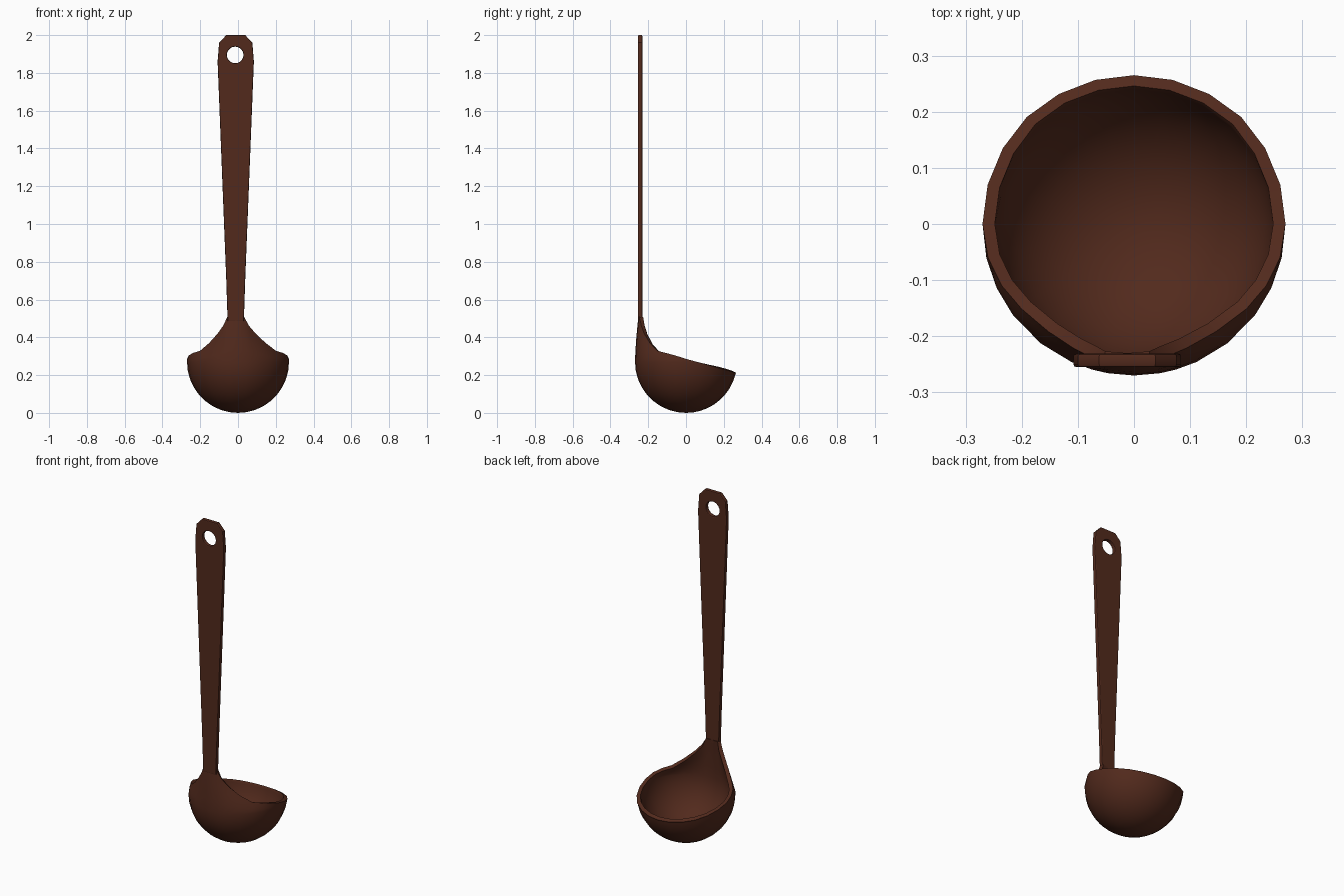
import bpy, bmesh
from math import sin, cos, acos, radians, pi

if "Cube" in bpy.data.objects:
    bpy.data.objects.remove(bpy.data.objects["Cube"])

R = 0.27           # bowl radius, also height of its centre
SHIFT = -0.012     # handle sits slightly off-centre

mat = bpy.data.materials.new("dark_brown")
mat.diffuse_color = (0.085, 0.023, 0.012, 1)
mat.use_nodes = True
mat.node_tree.nodes["Principled BSDF"].inputs["Base Color"].default_value = mat.diffuse_color


def finish(obj, angle):
    bpy.ops.object.select_all(action='DESELECT')
    obj.select_set(True)
    bpy.context.view_layer.objects.active = obj
    bpy.ops.object.convert(target='MESH')
    obj = bpy.context.view_layer.objects.active
    obj.data.materials.clear()
    obj.data.materials.append(mat)
    bpy.ops.object.shade_smooth_by_angle(angle=radians(angle))


# Bowl: tilted rim that sweeps up into the neck; (angle from handle, radius, height)
rim = [(0, .252, .51), (10, .252, .51), (16, .246, .462), (24.4, .243, .42),
       (38, .243, .37), (53, .251, .329), (65, .260, .318), (77, .267, .305)]
for deg in range(90, 181, 15):
    y = -R * cos(radians(deg))
    rim.append((deg, R, .213 + (.265 - y) * .275))
rim += [(360 - a, r, z) for a, r, z in reversed(rim[1:-1])]


def profile(deg, rim_r, rim_z):
    """Points from just above the pole up to the rim at one angle."""
    z_eq = min(rim_z - .01, R)
    polar = acos((R - z_eq) / R)
    pts = [(R * sin(polar * i / 9), R - R * cos(polar * i / 9)) for i in range(1, 10)]
    r0 = pts[-1][0]
    r1 = min(rim_r, r0 + .004) if rim_z < R else rim_r
    for i in range(1, 5):
        s = i / 4
        pts.append((r0 + (r1 - r0) * s ** 1.5, z_eq + (rim_z - z_eq) * s))
    a = radians(deg)
    return [(r * sin(a) + SHIFT * min(1, max(0, (z - .33) / .15)), -r * cos(a), z)
            for r, z in pts]


bm = bmesh.new()
pole = bm.verts.new((0, 0, 0))
cols = [[bm.verts.new(p) for p in profile(*k)] for k in rim]
for j, a in enumerate(cols):
    b = cols[(j + 1) % len(cols)]
    bm.faces.new((pole, b[0], a[0]))
    for i in range(len(a) - 1):
        bm.faces.new((a[i], b[i], b[i + 1], a[i + 1]))
mesh = bpy.data.meshes.new("bowl")
bm.to_mesh(mesh)
bm.free()
bowl = bpy.data.objects.new("bowl", mesh)
bpy.context.collection.objects.link(bowl)
mod = bowl.modifiers.new("wall", 'SOLIDIFY')
mod.thickness, mod.offset = .022, -1
finish(bowl, 35)

# Handle: flat tapered strip with chamfered end and hanging hole
half = [(.043, .485), (.05, .7), (.096, 1.86), (.088, 1.96), (.05, 2.0)]
outline = [(x + SHIFT, z) for x, z in half] + [(SHIFT - x, z) for x, z in reversed(half)]
hole = [(-.015 + .044 * cos(2 * pi * i / 20), 1.895 + .044 * sin(2 * pi * i / 20))
        for i in range(20)]
curve = bpy.data.curves.new("handle", 'CURVE')
curve.dimensions, curve.fill_mode = '2D', 'BOTH'
curve.extrude, curve.bevel_depth, curve.offset = .007, .005, -.005
curve.bevel_resolution = 1
for loop in (outline, hole):
    s = curve.splines.new('POLY')
    s.points.add(len(loop) - 1)
    for p, (x, z) in zip(s.points, loop):
        p.co = (x, z, 0, 1)
    s.use_cyclic_u = True
handle = bpy.data.objects.new("handle", curve)
bpy.context.collection.objects.link(handle)
handle.rotation_euler.x = pi / 2
handle.location.y = -.243
finish(handle, 35)
